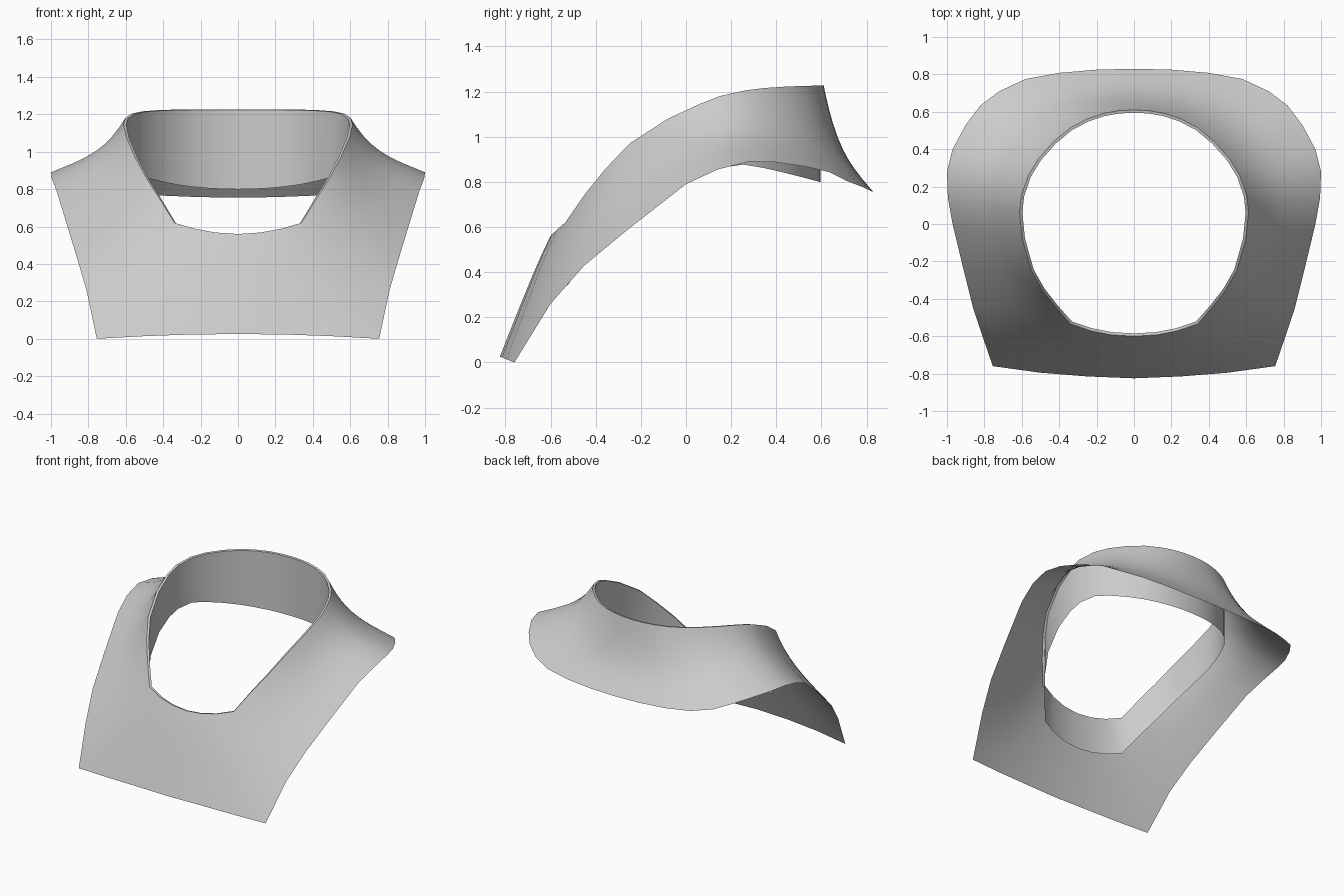
import bpy, bmesh

if "Cube" in bpy.data.objects:
    bpy.data.objects.remove(bpy.data.objects["Cube"])

# Half outline from front centre to back centre: outer edge xyz, neck rim xyz
STATIONS = [
    (0, -.825, .025, 0, -.60, .56),
    (.25, -.815, .023, .12, -.593, .568),
    (.50, -.795, .014, .23, -.572, .588),
    (.755, -.76, 0, .34, -.535, .62),
    (.81, -.60, .26, .42, -.445, .75),
    (.86, -.45, .43, .49, -.355, .86),
    (.91, -.25, .595, .55, -.25, .97),
    (.97, 0, .79, .598, -.08, 1.08),
    (.995, .14, .855, .612, .06, 1.145),
    (1.0, .28, .89, .603, .15, 1.18),
    (.97, .40, .887, .565, .26, 1.205),
    (.90, .53, .868, .51, .35, 1.216),
    (.82, .635, .843, .43, .44, 1.222),
    (.72, .71, .805, .34, .515, 1.225),
    (.58, .775, .78, .25, .562, 1.226),
    (.40, .808, .765, .16, .592, 1.227),
    (.20, .825, .757, .08, .606, 1.227),
    (0, .83, .755, 0, .61, 1.227),
]
STEPS = 10


def cape_row(i, s):
    """Outer edge up to the rim, flaring more at the sides and back."""
    ex, ey, ez, rx, ry, rz = s
    flare = min(.45, max(-.06, (i - 3) * .1))
    row = []
    for k in range(STEPS + 1):
        f = 1 - (1 - k / STEPS) ** 1.4
        g = (1 - flare) * f + flare * f ** 4
        row.append((ex + (rx - ex) * f, ey + (ry - ey) * f, ez + (rz - ez) * g))
    return row


def band_row(i, s):
    """Thin rim lip, then the inner wall, deepest at the back."""
    x, y, z = s[3:]
    drop = .27 + .065 * (y + .6) + max(0, y - .25) * .22
    k = .975
    return [(x, y, z), (x * k, y * k, z - .003), (x * k, y * k, z - drop)]


def make_strip(name, row_func):
    bm = bmesh.new()
    rows = [[bm.verts.new(p) for p in row_func(i, s)] for i, s in enumerate(STATIONS)]
    for a, b in zip(rows, rows[1:]):
        for k in range(len(a) - 1):
            bm.faces.new((a[k], b[k], b[k + 1], a[k + 1]))
    # mirrored left half
    bmesh.ops.mirror(bm, geom=bm.verts[:] + bm.edges[:] + bm.faces[:],
                     axis='X', merge_dist=.0005)
    bmesh.ops.remove_doubles(bm, verts=bm.verts[:], dist=.0005)
    bmesh.ops.recalc_face_normals(bm, faces=bm.faces[:])
    me = bpy.data.meshes.new(name)
    bm.to_mesh(me)
    bm.free()
    ob = bpy.data.objects.new(name, me)
    bpy.context.collection.objects.link(ob)
    bpy.ops.object.select_all(action='DESELECT')
    ob.select_set(True)
    bpy.context.view_layer.objects.active = ob
    bpy.ops.object.shade_smooth_by_angle(angle=.7)
    return ob


# Shoulder cape with front bib
make_strip("shoulder_cape", cape_row)
# Neck opening lip and inner wall
make_strip("neck_band", band_row)
